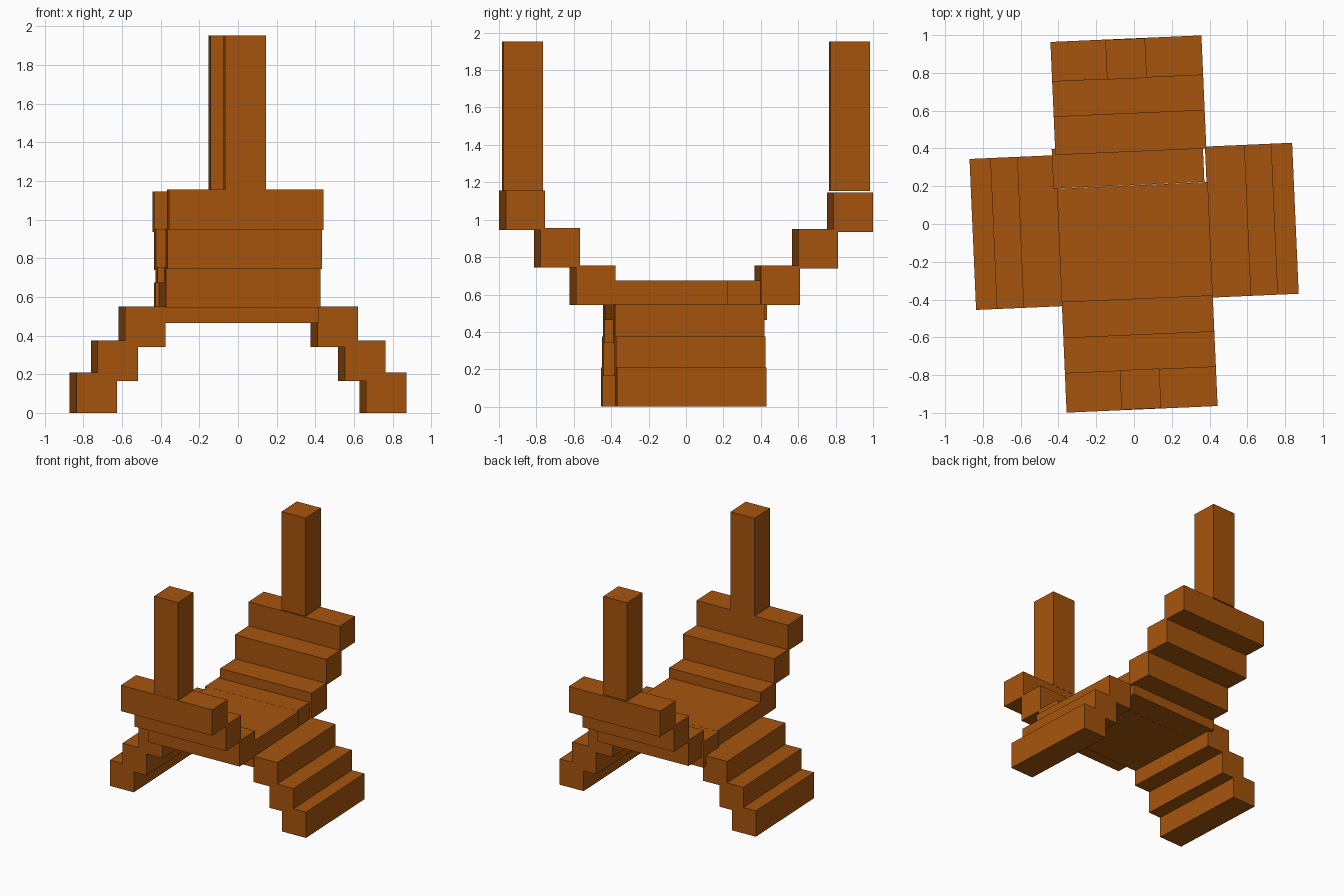
import bpy, bmesh
from math import radians
from mathutils import Matrix

cube = bpy.data.objects.get("Cube")
if cube:
    bpy.data.objects.remove(cube, do_unlink=True)

wood = bpy.data.materials.new("orange_brown_wood")
wood.use_nodes = True
colour = (0.38, 0.09, 0.004, 1)
wood.diffuse_color = colour
wood.node_tree.nodes["Principled BSDF"].inputs["Base Color"].default_value = colour

TURN = Matrix.Rotation(radians(2.5), 4, "Z")   # whole bridge sits slightly askew
BEAM = 0.21                                    # square beam section
LENGTH = 0.80                                  # beam length


def beam(name, centre, size, twist=0):
    """Square-edged beam centred at a point, turned with the bridge."""
    bm = bmesh.new()
    bmesh.ops.create_cube(bm, size=1)
    bm.transform(TURN @ Matrix.Translation(centre)
                 @ Matrix.Rotation(radians(twist), 4, "Z")
                 @ Matrix.Diagonal((*size, 1)))
    mesh = bpy.data.meshes.new(name)
    bm.to_mesh(mesh)
    bm.free()
    mesh.materials.append(wood)
    bpy.context.collection.objects.link(bpy.data.objects.new(name, mesh))


ACROSS = (LENGTH, BEAM, BEAM)
ALONG = (BEAM, LENGTH, BEAM)

# Floor planks, the last one slipped a little sideways
for i, (x, y) in enumerate([(0, -0.311), (0, -0.104), (0, 0.1), (-0.018, 0.311)]):
    beam(f"floor_plank_{i + 1}", (x, y, 0.57), ACROSS)

# Rising steps at the front and back, each end topped by a post
for end, side, drop in (("front", -1, 0), ("back", 1, 0.01)):
    for i, (y, z) in enumerate([(0.50, 0.65), (0.69, 0.85), (0.877, 1.05)]):
        y -= 0.012 if side > 0 and i == 0 else 0
        beam(f"{end}_step_{i + 1}", (0, side * y, z - drop * i / 2), ACROSS)
    beam(f"{end}_post", (-0.004, side * 0.875, 1.553), (BEAM, BEAM, LENGTH))

# Descending stairs on the left and right
for end, side, y in (("left", 1, -0.007), ("right", -1, -0.018)):
    for i, (x, z) in enumerate([(0.498, 0.445), (0.64, 0.27), (0.75, 0.105)]):
        beam(f"{end}_stair_{i + 1}", (side * x, y, z), ALONG)
